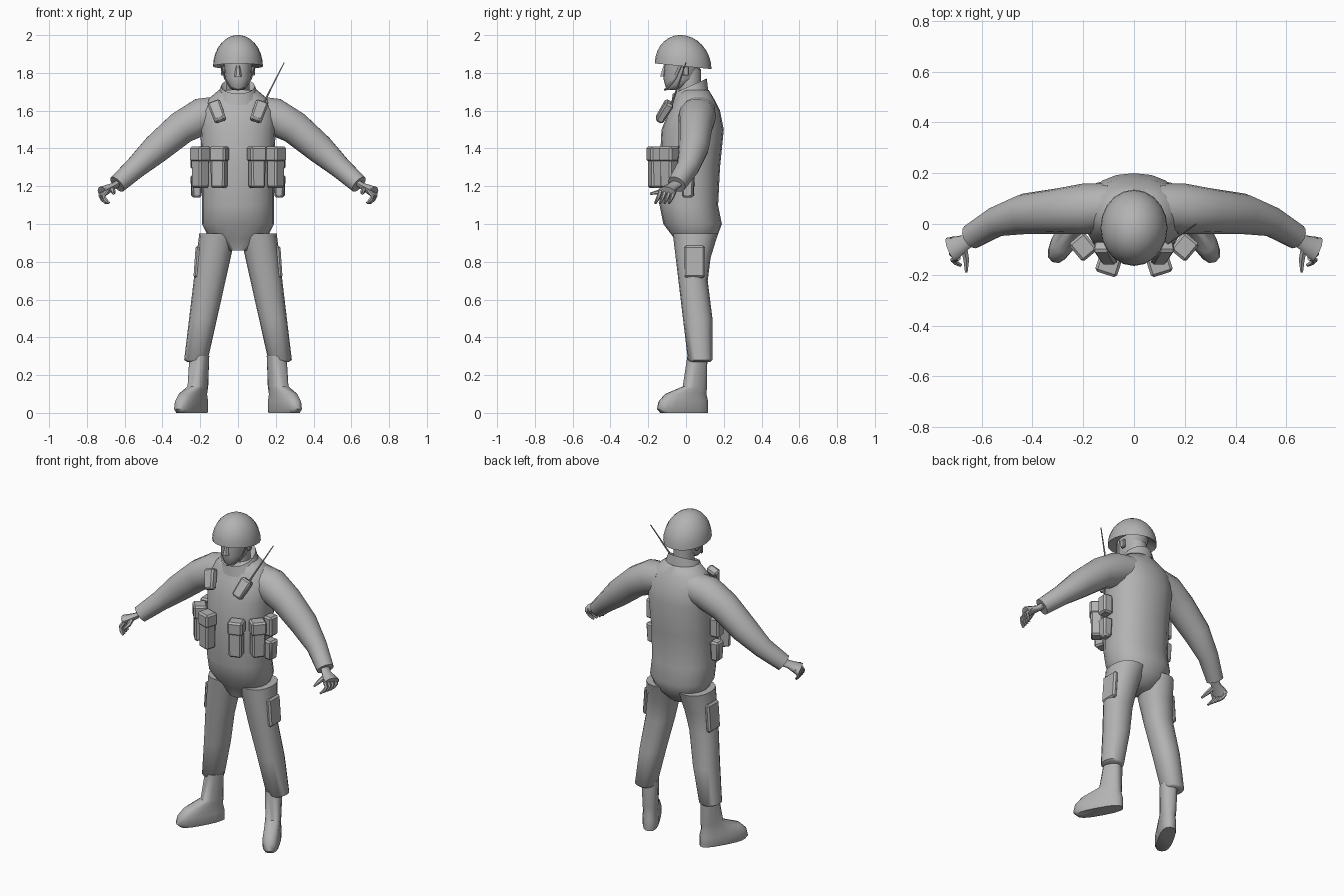
import bpy, bmesh, math
from mathutils import Vector, Matrix, Euler

default_cube = bpy.data.objects.get("Cube")
if default_cube:
    bpy.data.objects.remove(default_cube)

grey = bpy.data.materials.new("plain grey")
grey.use_nodes = True
grey.diffuse_color = (.45, .45, .45, 1)
shader = grey.node_tree.nodes["Principled BSDF"]
shader.inputs["Base Color"].default_value = grey.diffuse_color
shader.inputs["Roughness"].default_value = .8


def finish(name, bm, mirror, sharp_angle):
    """Turn a bmesh into a smooth-shaded object, optionally mirrored in x."""
    bmesh.ops.recalc_face_normals(bm, faces=bm.faces)
    mesh = bpy.data.meshes.new(name)
    bm.to_mesh(mesh)
    bm.free()
    mesh.materials.append(grey)
    part = bpy.data.objects.new(name, mesh)
    bpy.context.collection.objects.link(part)
    bpy.ops.object.select_all(action="DESELECT")
    part.select_set(True)
    bpy.context.view_layer.objects.active = part
    bpy.ops.object.shade_smooth_by_angle(angle=math.radians(sharp_angle))
    if mirror:
        modifier = part.modifiers.new("Mirror", "MIRROR")
        modifier.use_mirror_merge = False


def loft(name, rings, sides=16, power=1, mirror=False):
    """Skin rounded rings, each given as (centre, side vector, depth vector)."""
    def rounded(value):
        return math.copysign(abs(value) ** power, value)

    bm = bmesh.new()
    loops = []
    for centre, side, depth in rings:
        angles = [math.tau * step / sides for step in range(sides)]
        loops.append([bm.verts.new(Vector(centre)
                                   + Vector(side) * rounded(math.cos(angle))
                                   + Vector(depth) * rounded(math.sin(angle)))
                      for angle in angles])
    for lower, upper in zip(loops, loops[1:]):
        for here in range(sides):
            before = here - 1
            bm.faces.new((lower[before], lower[here], upper[here], upper[before]))
    bm.faces.new(loops[0])
    bm.faces.new(loops[-1])
    finish(name, bm, mirror, sharp_angle=55)


def level(z, half, front, back, x=0, tilt=0):
    """Near-horizontal ring from its half width and front and back limits."""
    return (x, (front + back) / 2, z), (half, 0, 0), (0, (back - front) / 2, tilt)


def tube(name, path, radii, squash=1, side=(0, 1, 0), sides=6, mirror=True):
    """Loft along a path; squash scales the radius across the side vector."""
    points = [Vector(point) for point in path]
    rings = []
    for index, (point, radius) in enumerate(zip(points, radii)):
        ahead = points[min(index + 1, len(points) - 1)]
        behind = points[max(index - 1, 0)]
        along = (ahead - behind).normalized()
        across = Vector(side)
        across = (across - along * across.dot(along)).normalized()
        rings.append((point, across * radius, along.cross(across) * radius * squash))
    loft(name, rings, sides, mirror=mirror)


def block(name, centre, size, turn=(0, 0, 0), bevel=.01, taper=1):
    """Mirrored pair of bevelled boxes; taper scales the lower end."""
    bm = bmesh.new()
    bmesh.ops.create_cube(bm, size=1)
    for vert in bm.verts:
        scale = taper if vert.co.z < 0 else 1
        vert.co *= Vector.Fill(3, 1).x
        vert.co = Vector((vert.co.x * size[0] * scale,
                          vert.co.y * size[1] * scale, vert.co.z * size[2]))
    bmesh.ops.bevel(bm, geom=bm.edges[:], offset=bevel, segments=1, affect="EDGES")
    rotation = Euler([math.radians(angle) for angle in turn]).to_matrix().to_4x4()
    bmesh.ops.transform(bm, matrix=Matrix.Translation(centre) @ rotation, verts=bm.verts)
    finish(name, bm, mirror=True, sharp_angle=35)


# Torso: hips, jacket and shoulders
torso = ((.86, .06, -.04, .11), (.92, .15, -.06, .16), (1, .19, -.12, .19),
         (1.1, .19, -.14, .17), (1.3, .19, -.14, .18), (1.5, .2, -.13, .2),
         (1.6, .2, -.09, .18), (1.66, .16, -.06, .15), (1.71, .1, -.04, .12))
loft("torso", [level(*section) for section in torso], sides=20, power=.9)

# Standing collar, raised at the back
loft("collar", [level(1.66, half=.12, front=-.08, back=.12, tilt=.03),
                level(1.73, half=.09, front=-.07, back=.11, tilt=.04),
                level(1.7, half=.07, front=-.05, back=.09, tilt=.03)])

# Neck, head and face
loft("neck", [level(z, half=.06, front=-.04, back=.08) for z in (1.65, 1.82)])
head = ((1.71, .03, -.1, -.05), (1.73, .05, -.11, .01), (1.77, .07, -.12, .06),
        (1.89, .08, -.11, .09))
loft("head", [level(*section) for section in head], power=.9)
loft("nose", [level(1.78, half=.02, front=-.14, back=-.1),
              level(1.84, half=.01, front=-.12, back=-.1)], sides=6)
block("ear", centre=(.08, 0, 1.81), size=(.02, .03, .05), bevel=.005)

# Helmet: a hollow-bottomed half ellipsoid with its brim raised at the front
helmet = [level(1.86, half=.1, front=-.12, back=.09)]
for step in range(8):
    angle = math.radians(step * 12)
    flat = math.cos(angle)
    helmet.append(((0, -.015, 1.835 + .165 * math.sin(angle)),
                   (.132 * flat, 0, 0), (0, .15 * flat, -.015 * flat)))
loft("helmet", helmet, sides=20)
tube("chin_strap", path=[(.09, -.03, 1.84), (.07, -.06, 1.77), (.04, -.1, 1.72), (0, -.11, 1.71)],
     radii=[.008] * 4, squash=.5)

# Sleeves, sloping down and forward
tube("sleeve", path=[(.09, .07, 1.59), (.19, .06, 1.57), (.3, .05, 1.51), (.43, .04, 1.4),
                     (.54, .01, 1.3), (.64, -.05, 1.21)],
     radii=[.09, .1, .09, .08, .06, .05], sides=14)

# Hands with curled fingers and a forward thumb
tube("palm", path=[(.63, -.04, 1.22), (.66, -.07, 1.2), (.72, -.1, 1.17)],
     radii=[.03, .03, .05], squash=.6, sides=10)
for finger in range(4):
    knuckle = Vector((.72 - finger * .006, -.06 - finger * .024, 1.18))
    bends = [(-.01, 0, 0), (.01, -.01, -.03), (0, -.02, -.05), (-.02, -.03, -.07)]
    tube("finger", path=[knuckle + Vector(bend) for bend in bends],
         radii=[.013, .011, .01, .007])
tube("thumb", path=[(.67, -.09, 1.19), (.66, -.14, 1.17), (.66, -.19, 1.16)],
     radii=[.015, .013, .006], side=(0, 0, 1))

# Trouser legs spread evenly from hip to cuff, fuller at the calf
trousers = []
for z, back in ((.95, .17), (.82, .13), (.7, .115), (.5, .14), (.28, .14)):
    drop = (.95 - z) / (.95 - .28)
    inner, outer = .01 + drop * .15, .205 + drop * .08
    trousers.append(level(z, (outer - inner) / 2, drop * .08 - .07, back,
                          x=(inner + outer) / 2))
trousers.append(level(.27, half=.05, front=.02, back=.13, x=.22))
loft("trouser_leg", trousers, power=.9, mirror=True)
block("thigh_pocket", centre=(.215, .045, .8), size=(.03, .11, .17), turn=(0, -4, 0))

# Boots with toes turned outward: height, half width, heel, toe
toe_out = math.radians(29)
across = Vector((math.cos(toe_out), math.sin(toe_out), 0))
forward = Vector((math.sin(toe_out), -math.cos(toe_out), 0))
boot = []
for z, half, heel, toe in ((0, .045, .06, .22), (.02, .05, .06, .24), (.06, .05, .06, .23),
                           (.1, .045, .05, .19), (.14, .045, .05, .08), (.3, .05, .05, .05)):
    middle = Vector((.205, .06, z)) + forward * (toe - heel) / 2
    boot.append((middle, across * half, forward * (toe + heel) / 2))
loft("boot", boot, power=.75, mirror=True)

# Belt pouches around the waist, each with a flap
for name, x, y, angle in (("front_pouch", .1, -.16, 18), ("outer_pouch", .2, -.09, 50)):
    block(name, centre=(x, y, 1.295), size=(.08, .07, .21), turn=(0, 0, angle), taper=.95)
    block(name + "_flap", centre=(x, y, 1.37), size=(.09, .08, .08), turn=(0, 0, angle))
for name, z, taper in (("upper_side_pouch", 1.35, 1), ("lower_side_pouch", 1.2, .85)):
    block(name, centre=(.22, .01, z), size=(.07, .06, .12), turn=(0, 0, 85), taper=taper)

# Chest pouch and radio, leaning with the chest
block("chest_pouch", centre=(.11, -.115, 1.595), size=(.07, .05, .12),
      turn=(-30, 20, 0), taper=.9)
tube("radio_antenna", path=[(.125, -.08, 1.62), (.245, 0, 1.855)],
     radii=[.006, .003], mirror=False)
